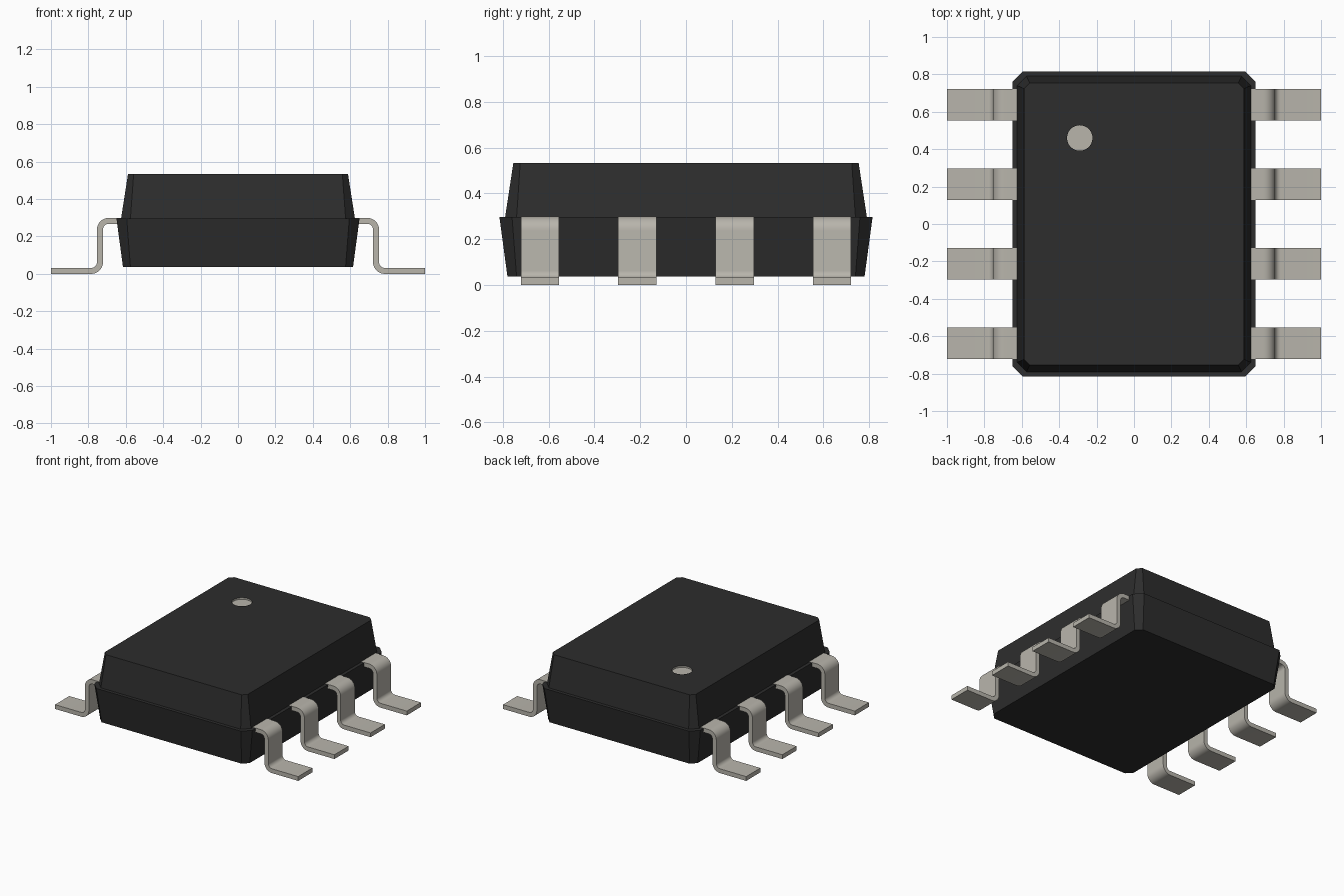
import bpy, bmesh, math

default = bpy.data.objects.get("Cube")
if default:
    bpy.data.objects.remove(default, do_unlink=True)


def make_material(name, colour, roughness):
    mat = bpy.data.materials.new(name)
    mat.use_nodes = True
    mat.diffuse_color = colour
    bsdf = mat.node_tree.nodes["Principled BSDF"]
    bsdf.inputs["Base Color"].default_value = colour
    bsdf.inputs["Roughness"].default_value = roughness
    return mat


black = make_material("black_plastic", (0.026, 0.026, 0.026, 1), 0.6)
metal = make_material("tinned_metal", (0.48, 0.46, 0.41, 1), 0.4)


def add_object(name, bm, *materials):
    bmesh.ops.recalc_face_normals(bm, faces=bm.faces[:])
    mesh = bpy.data.meshes.new(name)
    bm.to_mesh(mesh)
    bm.free()
    for mat in materials:
        mesh.materials.append(mat)
    obj = bpy.data.objects.new(name, mesh)
    bpy.context.collection.objects.link(obj)
    return obj


def activate(obj):
    bpy.ops.object.select_all(action='DESELECT')
    obj.select_set(True)
    bpy.context.view_layer.objects.active = obj


def chamfered_ring(bm, hx, hy, cut, z):
    """Rectangle with cut corners, counter-clockwise."""
    quarter = [(hx, hy - cut), (hx - cut, hy)]
    points = []
    for sx, sy in ((1, 1), (-1, 1), (-1, -1), (1, -1)):
        corner = quarter if sx * sy > 0 else quarter[::-1]
        points += [(sx * x, sy * y, z) for x, y in corner]
    return [bm.verts.new(p) for p in points]


# Moulded body: two tapered halves meeting at a stepped parting line
TOP, PART, BOTTOM = 0.534, 0.297, 0.037
bm = bmesh.new()
rings = [chamfered_ring(bm, *r) for r in (
    (0.615, 0.78, 0.04, BOTTOM),
    (0.65, 0.815, 0.055, PART),
    (0.625, 0.79, 0.05, PART),
    (0.588, 0.754, 0.03, TOP))]
for low, high in zip(rings, rings[1:]):
    for i in range(len(low)):
        j = (i + 1) % len(low)
        bm.faces.new((low[i], low[j], high[j], high[i]))
bm.faces.new(rings[0][::-1])
bm.faces.new(rings[-1])
body = add_object("body", bm, black, metal)

# Shallow round recess marking the first pin
DOT_X, DOT_Y, DOT_R, DEPTH = -0.29, 0.46, 0.068, 0.012
bpy.ops.mesh.primitive_cylinder_add(vertices=40, radius=DOT_R, depth=2 * DEPTH,
                                    location=(DOT_X, DOT_Y, TOP))
cutter = bpy.context.object
cutter.name = "pin_mark_cutter"
cutter.hide_render = True
activate(body)
recess = body.modifiers.new("pin_mark", 'BOOLEAN')
recess.operation = 'DIFFERENCE'
recess.solver = 'EXACT'
recess.object = cutter
bpy.ops.object.modifier_apply(modifier=recess.name)
bpy.data.objects.remove(cutter, do_unlink=True)
for face in body.data.polygons:
    c = face.center
    inside = math.hypot(c.x - DOT_X, c.y - DOT_Y) < DOT_R + 0.001
    face.material_index = int(inside and TOP - 2 * DEPTH < c.z < TOP - 0.001)

# Gull-wing lead profile: outer and inner edges with concentric bends
THICK, RADIUS, WIDTH, PITCH = 0.032, 0.062, 0.167, 0.425
KNEE_X, LEAD_TOP = 0.754, 0.299
STEPS = 8


def arc(cx, cz, r, start, end):
    for i in range(STEPS + 1):
        a = math.radians(start + (end - start) * i / STEPS)
        yield cx + r * math.cos(a), cz + r * math.sin(a)


def lead_edge(shoulder_r, foot_r, z_start, z_end):
    shoulder = arc(KNEE_X - RADIUS, LEAD_TOP - RADIUS, shoulder_r, 90, 0)
    foot = arc(KNEE_X - THICK + RADIUS, RADIUS, foot_r, 180, 270)
    return [(0.58, z_start), *shoulder, *foot, (1.0, z_end)]


outer = lead_edge(RADIUS, RADIUS - THICK, LEAD_TOP, THICK)
inner = lead_edge(RADIUS - THICK, RADIUS, LEAD_TOP - THICK, 0)


def add_lead(name, side, y):
    bm = bmesh.new()
    sections = []
    for (ox, oz), (ix, iz) in zip(outer, inner):
        sections.append([bm.verts.new((side * x, y + dy, z)) for x, dy, z in (
            (ox, -WIDTH / 2, oz), (ox, WIDTH / 2, oz),
            (ix, WIDTH / 2, iz), (ix, -WIDTH / 2, iz))])
    for a, b in zip(sections, sections[1:]):
        for i in range(4):
            j = (i + 1) % 4
            bm.faces.new((a[i], a[j], b[j], b[i]))
    bm.faces.new(sections[0])
    bm.faces.new(sections[-1])
    lead = add_object(name, bm, metal)
    activate(lead)
    bpy.ops.object.shade_smooth_by_angle(angle=math.radians(35))


for side, label in ((1, "left"), (-1, "right")):
    for n in range(4):
        add_lead(f"{label}_lead_{n + 1}", side, (n - 1.5) * PITCH)
